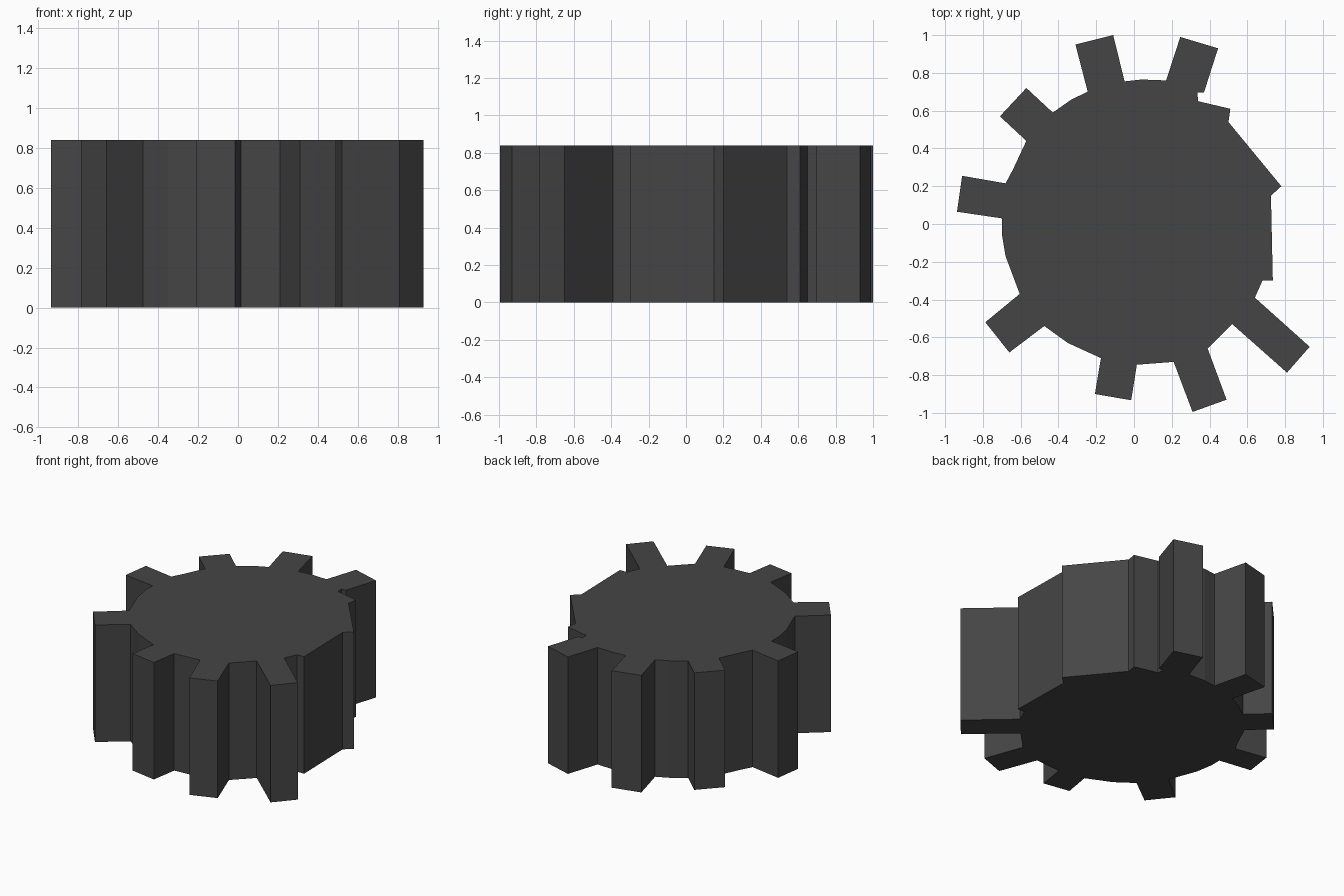
import bpy, bmesh

HEIGHT = 0.84

# Worn rim on the right, where teeth are broken off
worn_rim = [(0.68, -0.30), (0.735, -0.30), (0.725, 0.15), (0.78, 0.20),
            (0.50, 0.54), (0.51, 0.61), (0.34, 0.65), (0.335, 0.695)]

# Each tooth: root, two tip corners, root; then the rim points up to the next tooth
teeth = [
    ([(0.37, 0.695), (0.445, 0.93), (0.245, 0.99), (0.17, 0.76)], [(0.04, 0.765)]),
    ([(-0.05, 0.755), (-0.11, 1.0), (-0.31, 0.95), (-0.245, 0.70)], [(-0.33, 0.66)]),
    ([(-0.43, 0.59), (-0.57, 0.72), (-0.71, 0.57), (-0.57, 0.44)], [(-0.64, 0.29)]),
    ([(-0.68, 0.215), (-0.91, 0.255), (-0.937, 0.065), (-0.70, 0.03)],
     [(-0.70, -0.05), (-0.68, -0.17)]),
    ([(-0.605, -0.37), (-0.787, -0.52), (-0.66, -0.68), (-0.475, -0.54)], [(-0.35, -0.63)]),
    ([(-0.175, -0.71), (-0.207, -0.90), (-0.015, -0.933), (0.015, -0.745)], []),
    ([(0.21, -0.73), (0.31, -0.995), (0.49, -0.93), (0.39, -0.66)], []),
    ([(0.52, -0.53), (0.81, -0.787), (0.93, -0.65), (0.64, -0.39)], []),
]

outline = list(worn_rim)
for tooth, rim in teeth:
    outline += tooth + rim

# Extrude the outline into a thick wheel
bm = bmesh.new()
base = bm.faces.new([bm.verts.new((x, y, 0)) for x, y in outline])
top = bmesh.ops.extrude_face_region(bm, geom=[base], use_keep_orig=True)["geom"]
bmesh.ops.translate(bm, vec=(0, 0, HEIGHT),
                    verts=[v for v in top if isinstance(v, bmesh.types.BMVert)])
bmesh.ops.recalc_face_normals(bm, faces=bm.faces)
mesh = bpy.data.meshes.new("gear_wheel")
bm.to_mesh(mesh)
bm.free()

gear = bpy.data.objects.new("gear_wheel", mesh)
bpy.context.collection.objects.link(gear)

# Dark grey surface
mat = bpy.data.materials.new("dark_grey")
mat.diffuse_color = (0.06, 0.06, 0.06, 1)
mesh.materials.append(mat)
